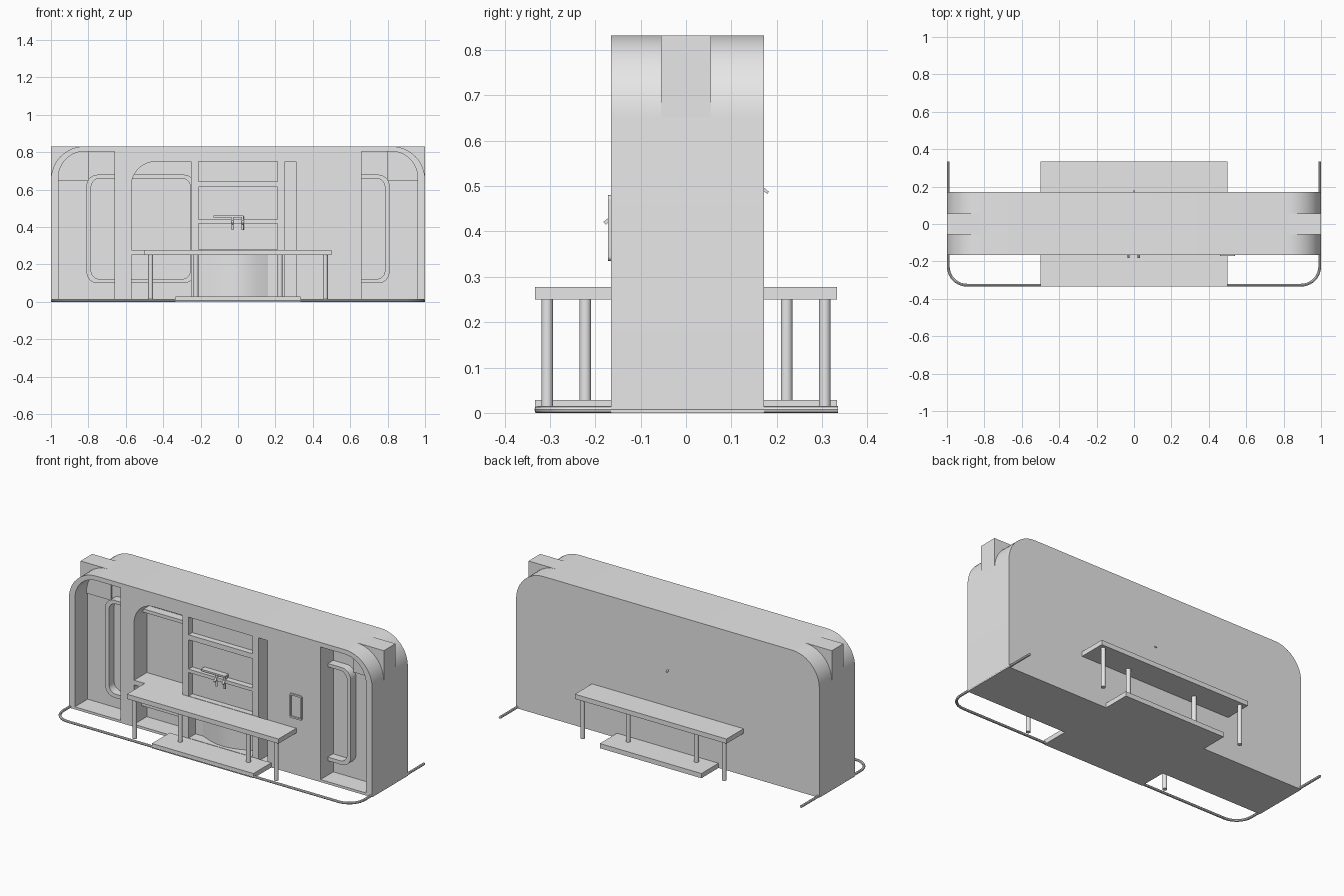
import bpy, math

if "Cube" in bpy.data.objects:
    bpy.data.objects.remove(bpy.data.objects["Cube"])

grey = bpy.data.materials.new("light grey")
grey.diffuse_color = (0.8, 0.8, 0.8, 1)
grey.use_nodes = True
grey.node_tree.nodes["Principled BSDF"].inputs["Base Color"].default_value = grey.diffuse_color


def finish(ob, name, smooth=False):
    ob.name = name
    ob.data.materials.clear()
    ob.data.materials.append(grey)
    if smooth:
        bpy.ops.object.select_all(action='DESELECT')
        ob.select_set(True)
        bpy.context.view_layer.objects.active = ob
        bpy.ops.object.shade_smooth_by_angle(angle=math.radians(30))
    return ob


def box(name, x0, x1, y0, y1, z0, z1):
    bpy.ops.mesh.primitive_cube_add(size=1, location=((x0+x1)/2, (y0+y1)/2, (z0+z1)/2))
    ob = bpy.context.object
    ob.scale = (x1-x0, y1-y0, z1-z0)
    return finish(ob, name)


def rod(name, x, y, z0, z1, r):
    bpy.ops.mesh.primitive_cylinder_add(vertices=20, radius=r, depth=z1-z0,
                                        location=(x, y, (z0+z1)/2))
    return finish(bpy.context.object, name, True)


def outline(x0, x1, z0, z1, bl=0, br=0, tr=0, tl=0):
    """Rectangle with a separate radius for each corner."""
    pts = []
    for cx, cz, r, sx, sz, a0 in ((x0, z0, bl, 1, 1, 180), (x1, z0, br, -1, 1, 270),
                                  (x1, z1, tr, -1, -1, 0), (x0, z1, tl, 1, -1, 90)):
        n = 12 if r else 0
        for i in range(n + 1):
            a = math.radians(a0 + (90*i/n if n else 0))
            pts.append((cx + sx*r + r*math.cos(a), cz + sz*r + r*math.sin(a)))
    return pts


def plate(name, y0, y1, *loops):
    """Upright plate: first loop is the outside, the others are holes."""
    cu = bpy.data.curves.new(name, 'CURVE')
    cu.dimensions = '2D'
    cu.fill_mode = 'BOTH'
    cu.extrude = (y1-y0)/2
    for pts in loops:
        sp = cu.splines.new('POLY')
        sp.points.add(len(pts)-1)
        for p, (x, z) in zip(sp.points, pts):
            p.co = (x, z, 0, 1)
        sp.use_cyclic_u = True
    ob = bpy.data.objects.new(name, cu)
    bpy.context.collection.objects.link(ob)
    ob.rotation_euler = (math.pi/2, 0, 0)
    ob.location = (0, (y0+y1)/2, 0)
    bpy.ops.object.select_all(action='DESELECT')
    ob.select_set(True)
    bpy.context.view_layer.objects.active = ob
    bpy.ops.object.convert(target='MESH')
    return finish(bpy.context.object, name, True)


FRONT, MID, BACK = -0.165, -0.045, 0.172
shell = outline(-1, 1, 0, 0.832, 0, 0, 0.18, 0.18)

# Solid rear half and the front wall with its alcoves and niches
plate("rear_body", MID, BACK, shell)
niches = [(0.645, 0.75), (0.44, 0.615), (0.28, 0.42), (0.03, 0.25)]
plate("front_wall", FRONT, MID, shell,
      outline(-0.96, -0.66, 0.015, 0.805, tl=0.14),
      outline(0.66, 0.96, 0.015, 0.805, tr=0.14),
      outline(-0.57, -0.25, 0.015, 0.75, tl=0.13),
      outline(0.25, 0.31, 0.015, 0.75),
      *[outline(-0.21, 0.21, a, b) for a, b in niches])

# Niche backs, the curved drum in the lowest one
for a, b in niches[:3]:
    box("niche_back", -0.21, 0.21, -0.13, MID, a, b)
n = 24
arc = [(-0.16 + 0.32*i/n, -0.10 - 0.045*math.sin(math.pi*i/n)) for i in range(n+1)]
verts = [(x, y, z) for z in (0.03, 0.25) for x, y in arc]
faces = [(i, i+1, n+2+i, n+1+i) for i in range(n)]
me = bpy.data.meshes.new("curved_panel")
me.from_pydata(verts, [], faces)
drum = bpy.data.objects.new("curved_panel", me)
bpy.context.collection.objects.link(drum)
finish(drum, "curved_panel", True)
for s in (-1, 1):
    box("panel_cheek", min(s*0.16, s*0.21), max(s*0.16, s*0.21), -0.10, MID, 0.03, 0.25)

# Window rims behind the front wall
for name, x0, x1 in (("left_window_rim", -0.81, -0.23), ("right_window_rim", 0.6, 0.81)):
    plate(name, -0.095, MID, outline(x0, x1, 0.10, 0.68, *[0.06]*4),
          outline(x0+0.025, x1-0.025, 0.122, 0.66, *[0.045]*4))

# Square blocks at the top ends
for s in (-1, 1):
    box("end_block", min(s*0.8, s), max(s*0.8, s), -0.055, 0.055, 0.65, 0.832)

# Counters, steps and legs on both sides
box("inner_shelf", -0.57, -0.25, FRONT, MID, 0.25, 0.278)
for name, s, edge in (("front", -1, FRONT), ("back", 1, BACK)):
    y0, y1 = sorted((edge, s*0.333))
    box(name + "_counter", -0.5, 0.5, y0, y1, 0.25, 0.278)
    box(name + "_step", -0.335, 0.335, y0, y1, 0.0, 0.028)
    for m in (-1, 1):
        rod(name + "_outer_leg", m*0.467, s*0.306, 0.015, 0.25, 0.013)
        rod(name + "_inner_leg", m*0.225, s*0.222, 0.015, 0.25, 0.013)

# Ground rail bent round the front
r, xe, yf = 0.1, 0.993, -0.327
half = [(xe, 0.335)] + [(xe - r + r*math.cos(math.radians(a)), yf + r - r*math.sin(math.radians(a)))
                        for a in range(0, 91, 9)]
path = half + [(-x, y) for x, y in reversed(half)]
cu = bpy.data.curves.new("ground_rail", 'CURVE')
cu.dimensions = '3D'
cu.bevel_depth = 0.0075
cu.bevel_resolution = 2
cu.use_fill_caps = True
sp = cu.splines.new('POLY')
sp.points.add(len(path)-1)
for p, (x, y) in zip(sp.points, path):
    p.co = (x, y, 0.0075, 1)
rail = bpy.data.objects.new("ground_rail", cu)
bpy.context.collection.objects.link(rail)
bpy.ops.object.select_all(action='DESELECT')
rail.select_set(True)
bpy.context.view_layer.objects.active = rail
bpy.ops.object.convert(target='MESH')
finish(bpy.context.object, "ground_rail", True)

# Small fittings: wall plaque, taps, rear hook
plate("wall_plaque", -0.172, FRONT, outline(0.46, 0.54, 0.335, 0.48, *[0.01]*4),
      outline(0.468, 0.532, 0.345, 0.47))
for x in (-0.03, 0.025):
    rod("tap_stem", x, -0.16, 0.385, 0.45, 0.006)
    spout = box("tap_spout", x-0.006, x+0.006, -0.186, -0.13, 0.432, 0.44)
    spout.rotation_euler = (0.7, 0, 0)
box("tap_rail", -0.13, 0.03, -0.165, -0.13, 0.452, 0.462)
hook = box("rear_hook", -0.004, 0.004, 0.165, 0.183, 0.488, 0.494)
hook.rotation_euler = (-0.7, 0, 0)
